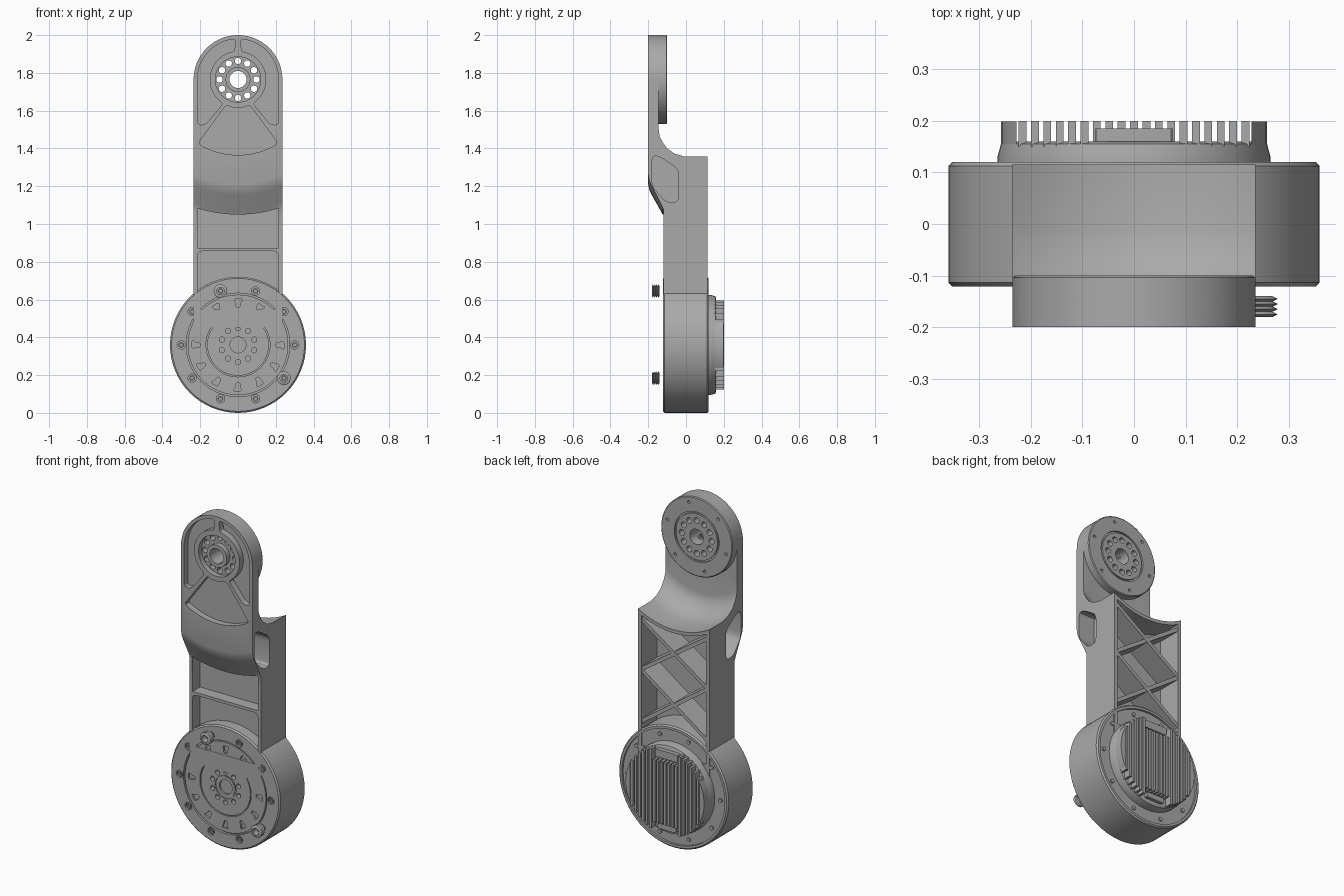
import bpy, bmesh
from math import sin, cos, pi, radians, sqrt
from mathutils import Vector, Matrix

if "Cube" in bpy.data.objects:
    bpy.data.objects.remove(bpy.data.objects["Cube"])

metal = bpy.data.materials.new("satin_grey_metal")
metal.use_nodes = True
GREY = (0.4, 0.4, 0.4, 1)
metal.diffuse_color = GREY
metal.node_tree.nodes["Principled BSDF"].inputs["Base Color"].default_value = GREY

HEAD, DRUM = 1.765, 0.36      # heights of the two joint axes
HALF = 0.235                  # half width of the arm


def finish(name, bm):
    bmesh.ops.remove_doubles(bm, verts=bm.verts, dist=1e-5)
    bmesh.ops.recalc_face_normals(bm, faces=bm.faces)
    mesh = bpy.data.meshes.new(name)
    bm.to_mesh(mesh)
    bm.free()
    mesh.materials.append(metal)
    obj = bpy.data.objects.new(name, mesh)
    bpy.context.collection.objects.link(obj)
    return obj


def add_prism(bm, pts, y0, y1):
    """Extrude an x-z outline from y0 to y1."""
    front = [bm.verts.new((x, y0, z)) for x, z in pts]
    back = [bm.verts.new((x, y1, z)) for x, z in pts]
    bm.faces.new(front)
    bm.faces.new(back[::-1])
    for i in range(len(pts)):
        j = (i + 1) % len(pts)
        bm.faces.new((front[i], back[i], back[j], front[j]))


def prisms(name, outlines, y0, y1):
    bm = bmesh.new()
    for pts in outlines:
        add_prism(bm, pts, y0, y1)
    return finish(name, bm)


def lathe(name, profile, centres, seg=48):
    """Spin a closed (radius, y) profile around y-parallel axes."""
    bm = bmesh.new()
    n = len(profile)
    for cx, cz in centres:
        rings = [[bm.verts.new((cx + r * sin(2 * pi * i / seg), y, cz + r * cos(2 * pi * i / seg)))
                  for r, y in profile] for i in range(seg)]
        for i in range(seg):
            a, b = rings[i], rings[(i + 1) % seg]
            for j in range(n):
                k = (j + 1) % n
                if profile[j][0] + profile[k][0] > 0:
                    bm.faces.new((a[j], a[k], b[k], b[j]))
    return finish(name, bm)


def polar(cz, r, deg):
    return (r * sin(radians(deg)), cz + r * cos(radians(deg)))


def circle(cz, r, count, start=0):
    return [polar(cz, r, start + 360 * i / count) for i in range(count)]


def arc(cz, r, a0, a1, n=14):
    return [polar(cz, r, a0 + (a1 - a0) * i / n) for i in range(n + 1)]


def rod(r, y0, y1):
    return [(0, y0), (r, y0), (r, y1), (0, y1)]


def rounded(pts, r=0.025):
    """Round every corner of an outline."""
    out = []
    for i, p in enumerate(pts):
        p, a, b = Vector(p), Vector(pts[i - 1]), Vector(pts[(i + 1) % len(pts)])
        s = p + (a - p).normalized() * min(r, (a - p).length * 0.45)
        e = p + (b - p).normalized() * min(r, (b - p).length * 0.45)
        out += [tuple(s * (1 - t) ** 2 + p * 2 * t * (1 - t) + e * t * t) for t in (0, .33, .67, 1)]
    return out


def cut(targets, cutter):
    for obj in targets:
        mod = obj.modifiers.new("cut", "BOOLEAN")
        mod.operation, mod.solver, mod.object = "DIFFERENCE", "EXACT", cutter
        bpy.context.view_layer.objects.active = obj
        bpy.ops.object.modifier_apply(modifier=mod.name)
    bpy.data.objects.remove(cutter)


# Arm: round-topped slab, carved by rings around the head axis
head_axis = [(0, HEAD)]
arm = prisms("arm", [[(-HALF, 0.45)] + arc(HEAD, HALF, -90, 90, 32) + [(HALF, 0.45)]], -0.2, 0.115)
cut([arm], lathe("neck_cutter", [(0, -.145), (.35, -.145), (.38, -.14), (.405, -.125), (.435, -.1),
                                 (.458, -.06), (.47, -.01), (.47, .3), (0, .3)], head_axis, 96))
cut([arm], lathe("chin_cutter", [(.5, -.3), (.555, -.2), (.585, -.194), (.61, -.182), (.69, -.137),
                                 (.725, -.12), (2, -.12), (2, -.3)], head_axis, 96))

# Front pockets of the lower arm, with one rib left between them
INNER = 0.215
edge = 17.5
upper = [(INNER, 0.873), (-INNER, 0.873)] + arc(HEAD, 0.715, 180 + edge, 180 - edge)
lower = rounded([(INNER, 0.856), (-INNER, 0.856), (-INNER, 0.55), (INNER, 0.55)])
cut([arm], prisms("front_pocket_cutter", [upper, lower], -0.3, -0.05))

# Front pockets of the head: two wings and a fan
wing = rounded(arc(HEAD, 0.215, 4, 90) + [(0.215, 1.525), (0.172, 1.525)] + arc(HEAD, 0.15, 148, 7), 0.02)
mirror_wing = [(-x, z) for x, z in wing]
fan = rounded(arc(HEAD, 0.15, 155, 205, 6) + arc(HEAD, 0.4, 212, 148, 12), 0.02)
cut([arm], prisms("head_pocket_cutter", [wing, mirror_wing, fan], -0.3, -0.163))
cut([arm], lathe("hub_recess_cutter", [(.066, -.3), (.12, -.3), (.12, -.17), (.066, -.17)], head_axis))

# Side windows
window = rounded([(-.18, 1.2), (-.18, 1.36), (-.145, 1.36), (-.04, 1.29), (-.04, 1.115), (-.105, 1.115)], 0.03)
side = prisms("window_cutter", [window], 0.13, 0.4)
side.data.transform(Matrix.Rotation(-pi / 2, 4, "Z"))
for v in side.data.vertices:      # rotated outline: swap so depth runs along x
    v.co = (abs(v.co.x), -v.co.y if v.co.x < 0 else v.co.y, v.co.z)
side.data.update()
outline_y = [v.co.y for v in side.data.vertices]
if max(outline_y) > 0:
    for v in side.data.vertices:
        v.co.y = -v.co.y
for flip in (1, -1):
    bm = bmesh.new()
    bm.from_mesh(side.data)
    bmesh.ops.scale(bm, vec=(flip, 1, 1), verts=bm.verts)
    cut([arm], finish("window_cutter_side", bm))
bpy.data.objects.remove(side)

# Rear pocket with two stacked crosses of ribs
rear = [(0.213, 0.55), (-0.213, 0.55)] + arc(HEAD, 0.49, 205.8, 154.2)
cut([arm], prisms("rear_pocket_cutter", [rear], -0.03, 0.3))


def bar(a, b, w):
    a, b = Vector(a), Vector(b)
    d = (b - a).normalized() * w
    n = Vector((-d.y, d.x))
    return [tuple(p) for p in (a + n, b + n, b - n, a - n)]


for i, (z0, z1) in enumerate(((0.69, 1.0), (1.0, 1.3))):
    for s in (1, -1):
        prisms("cross_rib", [bar((-.22 * s, z0), (.22 * s, z1), 0.011)], -0.035, 0.11 + 0.001 * s)

# Rear flange of the head joint and its bolt holes
flange = lathe("head_flange", [(.03, -.155), (.23, -.155), (HALF, -.15), (HALF, -.104), (.23, -.1), (.147, -.1),
                               (.147, -.11), (.137, -.11), (.137, -.1), (.03, -.1)], head_axis, 64)
cut([arm, flange], lathe("bore_cutter", rod(.045, -.4, .1), head_axis))
cut([arm, flange], lathe("bolt_hole_cutter", rod(.017, -.4, .1), circle(HEAD, .098, 12), 16))
cut([flange], lathe("flange_hole_cutter", rod(.009, -.125, 0), circle(HEAD, .2, 6, 15), 12))

# Motor drum with stepped faces on both sides
drum = lathe("motor_drum", [(0, -.105), (.042, -.105), (.042, -.115), (.06, -.115), (.06, -.11), (.068, -.11),
                            (.068, -.117), (.163, -.117), (.163, -.108), (.169, -.108), (.169, -.118),
                            (.266, -.118), (.266, -.106), (.274, -.106), (.274, -.121), (.352, -.121),
                            (.36, -.113), (.36, .112), (.352, .12), (.338, .12), (.338, .108), (0, .108)],
             [(0, DRUM)], 64)
cut([drum], lathe("drum_hole_cutter", rod(.014, -.3, -.09), circle(DRUM, .09, 10), 14))
cut([drum], lathe("rim_hole_cutter", rod(.022, -.3, -.108), circle(DRUM, .3, 10, 18), 20))
notches = [rounded([polar(DRUM, .245, a - 4), polar(DRUM, .245, a + 6), polar(DRUM, .222, a + 3),
                    polar(DRUM, .2, a + 3), polar(DRUM, .2, a - 3)], .01) for a in range(0, 360, 30)]
cut([drum], prisms("notch_cutter", notches, -.3, -.106))
lathe("rim_screws", [(.008, -.1), (.015, -.1), (.015, -.119), (.008, -.119)], circle(DRUM, .3, 10, 18), 16)
lathe("rear_screws", rod(.012, .1, .116), circle(DRUM, .305, 10, 18), 12)

# Loose threaded inserts standing off the front
thread = [(.02, -.14)] + [(.036 if i % 2 else .026, -.14 - .005 * i) for i in range(9)] + [(.02, -.18)]
lathe("threaded_inserts", thread, [polar(DRUM, .3, -18), polar(DRUM, .3, 126)], 20)

# Rear motor cover with upright cooling fins
lathe("motor_cover", [(0, .1), (.265, .1), (.265, .128), (.258, .155), (.245, .16), (0, .16)], [(0, DRUM)], 64)
fins = []
for i in range(-9, 10):
    x = i * 0.024
    h = min(.238, sqrt(.255 ** 2 - x * x))
    top = 0.175 if abs(x) < 0.09 else h
    bottom = 0.195 if abs(x) < 0.09 else h
    fins.append([(x - .0075, DRUM - bottom), (x + .0075, DRUM - bottom),
                 (x + .0075, DRUM + top), (x - .0075, DRUM + top)])
prisms("cooling_fins", fins, .15, .2)
for s in (1, -1):
    prisms("fin_end_block", [[(s * x, z) for x, z in arc(DRUM, .258, 62, 118)]], .15, .199)
prisms("connector", [rounded([(-.075, .55), (.075, .55), (.075, .595), (-.075, .595)], .01)], .15, .185)
prisms("lower_connector", [rounded([(-.06, .125), (.06, .125), (.06, .155), (-.06, .155)], .01)], .15, .18)

# Smooth shading on curved walls, crisp edges elsewhere
bpy.ops.object.select_all(action="DESELECT")
for obj in bpy.context.scene.objects:
    if obj.type == "MESH" and obj.data.materials and obj.data.materials[0] == metal:
        obj.select_set(True)
        bpy.context.view_layer.objects.active = obj
bpy.ops.object.shade_smooth_by_angle(angle=radians(30))
